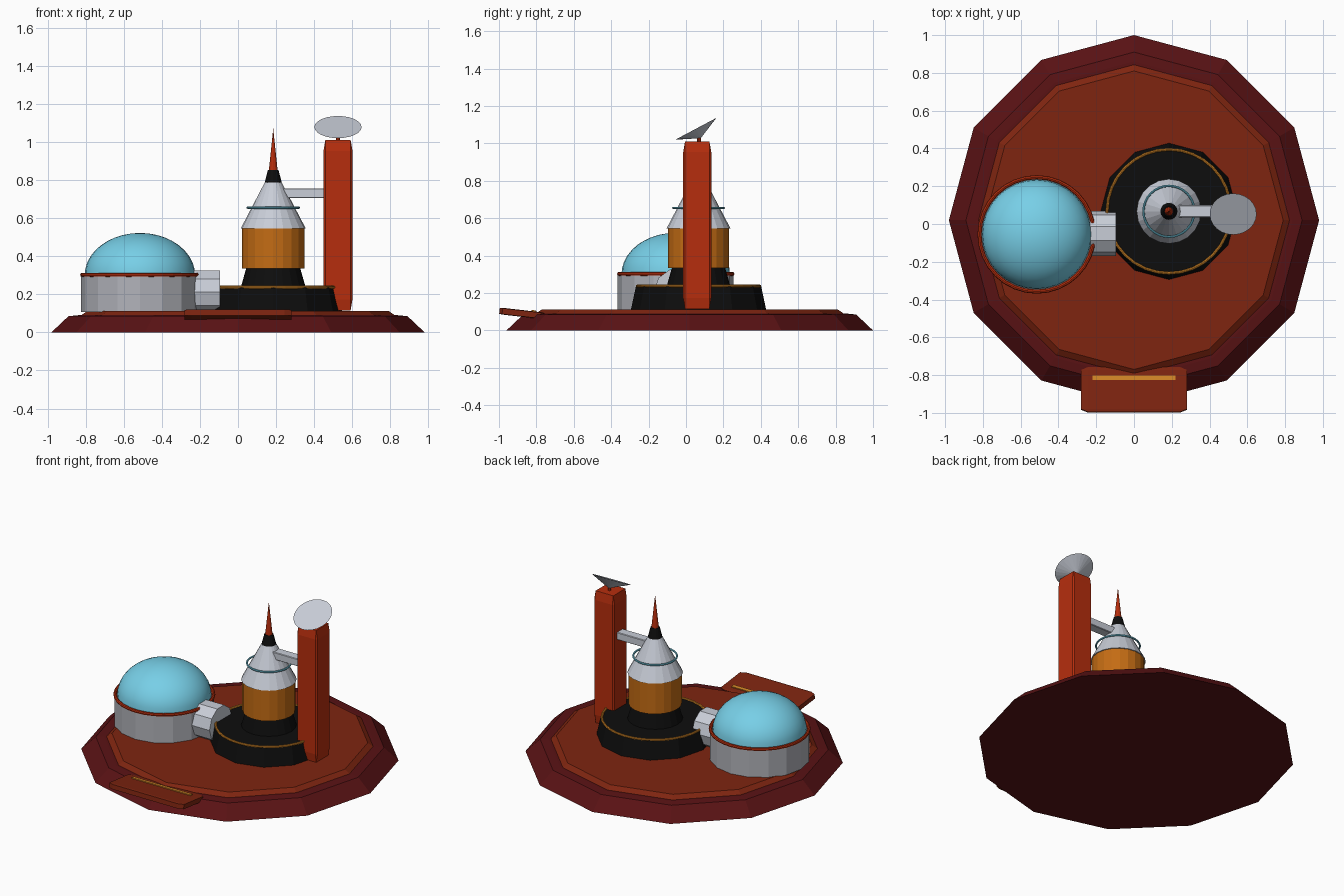
import bpy, bmesh, math
from mathutils import Matrix, Vector

cube = bpy.data.objects.get("Cube")
if cube:
    bpy.data.objects.remove(cube, do_unlink=True)


def material(name, r, g, b):
    m = bpy.data.materials.new(name)
    m.use_nodes = True
    m.diffuse_color = (r, g, b, 1)
    m.node_tree.nodes["Principled BSDF"].inputs["Base Color"].default_value = (r, g, b, 1)
    return m


MAROON = material("dark maroon", .10, .006, .007)
RUST = material("rust", .21, .018, .005)
RED = material("bright red", .47, .027, .004)
BLACK = material("black", .004, .004, .004)
ORANGE = material("orange", .55, .15, .007)
GOLD = material("gold", .66, .24, .02)
WHITE = material("pale grey", .58, .61, .68)
GREY = material("mid grey", .44, .45, .49)
BLUE = material("sky blue", .19, .64, .82)


def finish(bm, name, mat, matrix):
    bmesh.ops.recalc_face_normals(bm, faces=bm.faces)
    mesh = bpy.data.meshes.new(name)
    bm.to_mesh(mesh)
    bm.free()
    mesh.materials.append(mat)
    ob = bpy.data.objects.new(name, mesh)
    ob.matrix_world = matrix
    bpy.context.collection.objects.link(ob)
    return ob


def lathe(name, mat, loc, profile, sides, rot=Matrix()):
    """Closed solid turned about z from (radius, height) pairs; radius 0 is a tip."""
    bm = bmesh.new()
    rings = []
    for r, z in profile:
        if r == 0:
            rings.append([bm.verts.new((0, 0, z))])
            continue
        angles = [math.tau * i / sides for i in range(sides)]
        rings.append([bm.verts.new((r * math.cos(a), r * math.sin(a), z)) for a in angles])
    for low, high in zip(rings, rings[1:]):
        for i in range(sides):
            j = (i + 1) % sides
            corners = [low[i % len(low)], low[j % len(low)], high[j % len(high)], high[i % len(high)]]
            bm.faces.new(list(dict.fromkeys(corners)))
    for ring in (rings[0], rings[-1]):
        if len(ring) > 1:
            bm.faces.new(ring)
    return finish(bm, name, mat, Matrix.Translation(loc) @ rot)


def torus(name, mat, loc, major, minor, sides=32, tube=8):
    bm = bmesh.new()
    rings = []
    for i in range(sides):
        turn = Matrix.Rotation(math.tau * i / sides, 3, 'Z')
        angles = [math.tau * k / tube for k in range(tube)]
        rings.append([bm.verts.new(turn @ Vector((major + minor * math.cos(a), 0, minor * math.sin(a))))
                      for a in angles])
    for i in range(sides):
        a, b = rings[i], rings[(i + 1) % sides]
        for k in range(tube):
            n = (k + 1) % tube
            bm.faces.new((a[k], b[k], b[n], a[n]))
    return finish(bm, name, mat, Matrix.Translation(loc))


def block(name, mat, loc, size, tilt=0, chamfer=.065):
    """Box whose chamfer is proportional to each dimension."""
    bm = bmesh.new()
    bmesh.ops.create_cube(bm, size=1)
    if chamfer:
        bmesh.ops.bevel(bm, geom=bm.edges[:], offset=chamfer, segments=1, affect='EDGES')
    bmesh.ops.scale(bm, vec=size, verts=bm.verts)
    return finish(bm, name, mat, Matrix.Translation(loc) @ Matrix.Rotation(tilt, 4, 'X'))


# Ground plinth and deck
GROUND = (0, .02, 0)
lathe("plinth", MAROON, GROUND, [(.98, 0), (.89, .085), (.84, .09)], 12)
lathe("deck", RUST, GROUND, [(.845, .075), (.79, .113)], 12)

# Entry ramp with a painted stripe
TILT = math.radians(-6.5)
RAMP = Vector((0, -.878, .091))
block("entry_ramp", RUST, RAMP, (.56, .24, .036), TILT)
offset = Matrix.Rotation(TILT, 3, 'X') @ Vector((0, .062, .02))
block("ramp_stripe", GOLD, RAMP + offset, (.44, .025, .008), TILT, 0)

# Habitat: drum, trim ring and dome
HAB = (-.515, -.055, 0)
lathe("habitat_drum", GREY, HAB, [(.31, .108), (.31, .3)], 16)
torus("habitat_trim", RED, (HAB[0], HAB[1], .302), .303, .011)
arc = [math.pi / 2 * i / 10 for i in range(11)]
dome = lathe("habitat_dome", BLUE, HAB,
             [(.29 * math.cos(a) if a < arc[-1] else 0, .3 + .222 * math.sin(a)) for a in arc], 32)
bpy.ops.object.select_all(action='DESELECT')
dome.select_set(True)
bpy.context.view_layer.objects.active = dome
bpy.ops.object.shade_smooth_by_angle(angle=math.radians(40))

# Corridor joining the habitat to the launch pad
lathe("corridor", WHITE, (-.095, -.05, .211), [(.12, -.2), (.12, 0)], 10,
      Matrix.Rotation(math.pi / 2, 4, 'Y') @ Matrix.Rotation(math.pi / 2, 4, 'Z'))

# Launch pad
SHIP = (.185, .067, 0)
lathe("launch_pad", BLACK, SHIP, [(.362, .108), (.335, .235)], 12)
torus("pad_ring", GOLD, (SHIP[0], SHIP[1], .237), .328, .008)

# Rocket, stacked from the engine up
for name, mat, profile, sides in (
        ("engine_skirt", BLACK, [(.172, .23), (.142, .336)], 20),
        ("fuel_tank", ORANGE, [(.164, .335), (.164, .546)], 20),
        ("crew_cone", WHITE, [(.171, .545), (.045, .786)], 20),
        ("nose_collar", BLACK, [(.045, .785), (.028, .852)], 16),
        ("nose_spike", RED, [(.023, .85), (0, 1.07)], 12)):
    lathe(name, mat, SHIP, profile, sides)
torus("rocket_ring", BLUE, (SHIP[0], SHIP[1], .655), .135, .006)

# Service tower, arm and dish
block("service_tower", RED, (.525, .06, .563), (.152, .15, .896))
block("service_arm", WHITE, (.35, .067, .731), (.26, .065, .05))
lathe("dish_stem", RED, (.525, .07, 1.0), [(.01, 0), (.01, .035)], 8)
lathe("dish", WHITE, (.525, .0525, 1.078), [(0, -.057), (.124, 0)], 24,
      Matrix.Rotation(math.radians(28), 4, 'X'))
